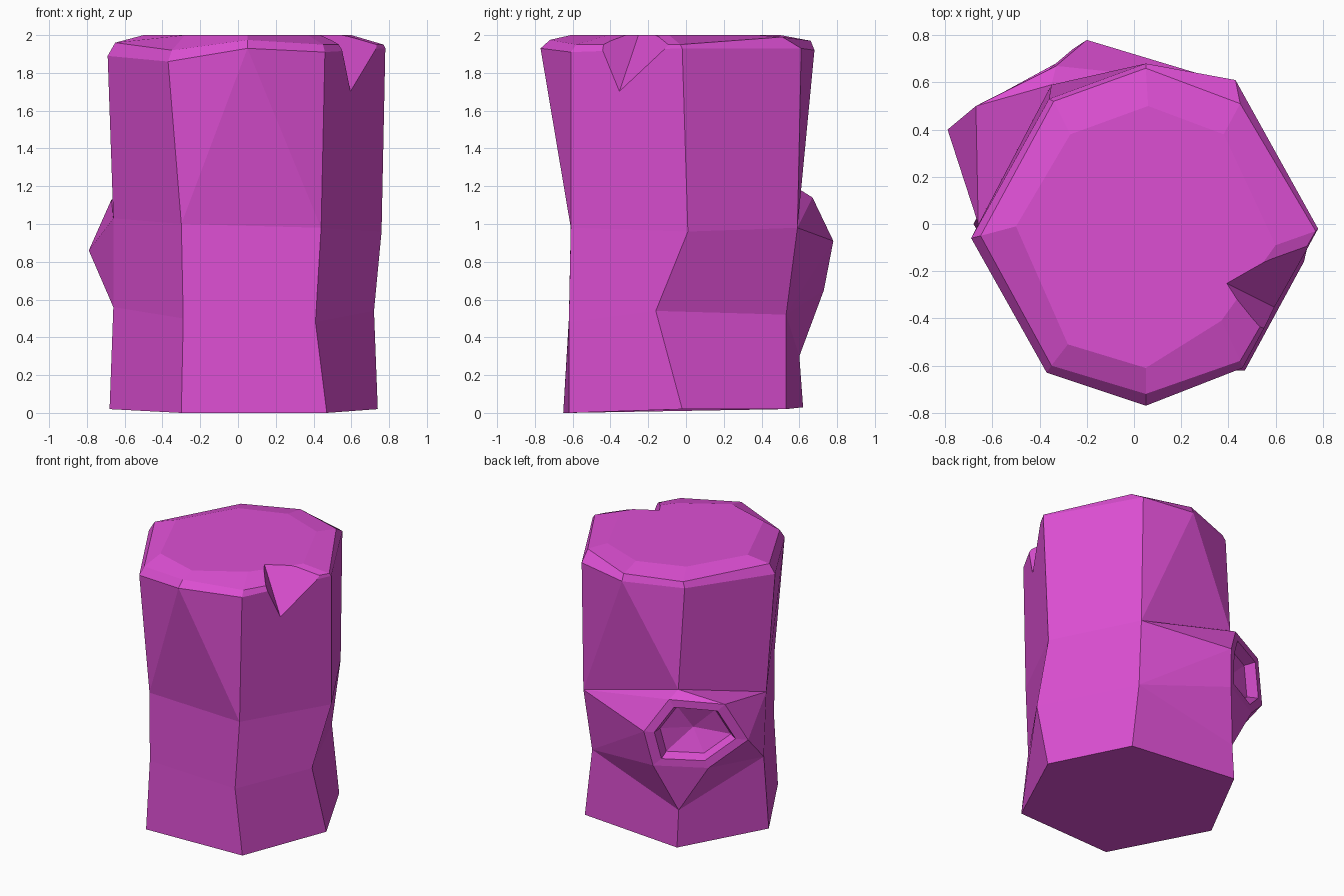
import bpy
import bmesh
from mathutils import Vector

default_cube = bpy.data.objects.get("Cube")
if default_cube:
    bpy.data.objects.remove(default_cube, do_unlink=True)

# One flat colour for the whole stump
magenta = bpy.data.materials.new("magenta_bark")
magenta.use_nodes = True
colour = (0.72, 0.078, 0.65, 1.0)
magenta.diffuse_color = colour
shader = next(n for n in magenta.node_tree.nodes if n.type == "BSDF_PRINCIPLED")
shader.inputs["Base Color"].default_value = colour


def finish(bm, name):
    """Turn a bmesh into a flat shaded object."""
    bmesh.ops.recalc_face_normals(bm, faces=bm.faces)
    mesh = bpy.data.meshes.new(name)
    bm.to_mesh(mesh)
    bm.free()
    mesh.materials.append(magenta)
    obj = bpy.data.objects.new(name, mesh)
    bpy.context.collection.objects.link(obj)
    return obj


def add_ring(bm, points):
    return [bm.verts.new(p) for p in points]


def bridge(bm, lower, upper, skip=()):
    """Join two closed rings with quads, leaving out the skipped sides."""
    count = len(lower)
    for i in range(count):
        if i not in skip:
            j = (i + 1) % count
            bm.faces.new((lower[i], lower[j], upper[j], upper[i]))


# Six-sided trunk rings, counter-clockwise from the front left corner
foot_points = [(.47, -.62, 0), (.74, -.02, .02), (.46, .53, .02),
               (-.36, .62, .03), (-.68, 0, .02), (-.30, -.65, 0)]
waist_points = [(.41, -.62, .48), (.72, -.16, .54), (.40, .53, .52),
                (-.36, .60, .30), (-.66, .03, .56), (-.29, -.62, .50)]
chest_points = [(.44, -.61, .98), (.76, .01, .96), (.43, .59, .98),
                (-.35, .59, 1.19), (-.66, 0, 1.03), (-.30, -.61, 1.0)]

# Eight-sided cap rings, with an extra corner at the back and the front
brim_points = [(.46, -.61, 1.91), (.78, -.02, 1.93), (.43, .61, 1.93),
               (.05, .68, 1.92), (-.36, .53, 1.92), (-.69, -.06, 1.89),
               (-.37, -.63, 1.86), (.05, -.77, 1.93)]
bevel_points = [(.45, -.58, 1.95), (.77, -.03, 1.95), (.45, .51, 1.99),
                (.05, .66, 1.97), (-.34, .52, 1.96), (-.65, -.05, 1.96),
                (-.35, -.60, 1.92), (.05, -.72, 1.975)]
crown_plan = [(.37, -.41), (.60, -.09), (.38, .38), (.06, .50),
              (-.27, .38), (-.50, -.01), (-.28, -.51), (.05, -.61)]

bm = bmesh.new()
foot = add_ring(bm, foot_points)
waist = add_ring(bm, waist_points)
chest = add_ring(bm, chest_points)
brim = add_ring(bm, brim_points)
bevel = add_ring(bm, bevel_points)
crown = add_ring(bm, [(x, y, 2) for x, y in crown_plan])

# Trunk sides, open where the knot grows out of the back right
bm.faces.new(foot)
bridge(bm, foot, waist)
bridge(bm, waist, chest, skip=(2, 3))

# Upper trunk: plain sides, and folded sides around each extra corner
corner = [0, 1, 2, 4, 5, 6]
for i in range(6):
    j = (i + 1) % 6
    a, b = brim[corner[i]], brim[corner[j]]
    if i in (2, 5):
        peak = brim[corner[i] + 1]
        bm.faces.new((chest[i], chest[j], peak))
        bm.faces.new((chest[j], b, peak))
        bm.faces.new((chest[i], peak, a))
    else:
        bm.faces.new((chest[i], chest[j], b, a))

# Bevelled cap
bridge(bm, brim, bevel)
bridge(bm, bevel, crown)
bm.faces.new(crown)

# Knot: collar swelling from the trunk opening to a hexagonal rim
rim_points = [(-.20, .78, .91), (-.33, .67, 1.14), (-.67, .50, 1.13),
              (-.79, .40, .86), (-.57, .55, .65), (-.24, .73, .65)]
opening = [chest[2], chest[3], chest[4], waist[4], waist[3], waist[2]]
rim = add_ring(bm, rim_points)
for i in range(6):
    j = (i + 1) % 6
    bm.faces.new((opening[i], opening[j], rim[j]))
    bm.faces.new((opening[i], rim[j], rim[i]))

# Hollow of the knot: flat lip, short wall and a pointed floor
centre = sum((v.co for v in rim), Vector()) / 6
inward = Vector((.48, -.86, 0)).normalized()


def hollow_ring(scale, depth):
    return add_ring(bm, [centre + (v.co - centre) * scale + inward * depth
                         for v in rim])


lip = hollow_ring(.78, 0)
wall = hollow_ring(.68, .07)
bridge(bm, rim, lip)
bridge(bm, lip, wall)
pit = bm.verts.new(centre + inward * .13)
for i in range(6):
    bm.faces.new((wall[i], wall[(i + 1) % 6], pit))

trunk = finish(bm, "stump_trunk")

# Wedge cutter for the chipped notch in the front left of the cap
apex = Vector((.39, -.25, 2.005))
valley = Vector((.61, -.36, 1.68)) - apex
left_wall = Vector((.74, -.09, 1.95)) - apex
right_wall = Vector((.53, -.43, 1.95)) - apex
bm = bmesh.new()
wedge = add_ring(bm, [apex, apex + valley * 2,
                      apex + left_wall * 3 - valley * .8,
                      apex + right_wall * 3 - valley * .8])
for i in range(4):
    bm.faces.new([v for k, v in enumerate(wedge) if k != i])
cutter = finish(bm, "notch_cutter")
cutter.hide_render = True

notch = trunk.modifiers.new("notch", "BOOLEAN")
notch.operation = "DIFFERENCE"
notch.solver = "EXACT"
notch.object = cutter
bpy.context.view_layer.objects.active = trunk
bpy.ops.object.modifier_apply(modifier=notch.name)
bpy.data.objects.remove(cutter, do_unlink=True)
